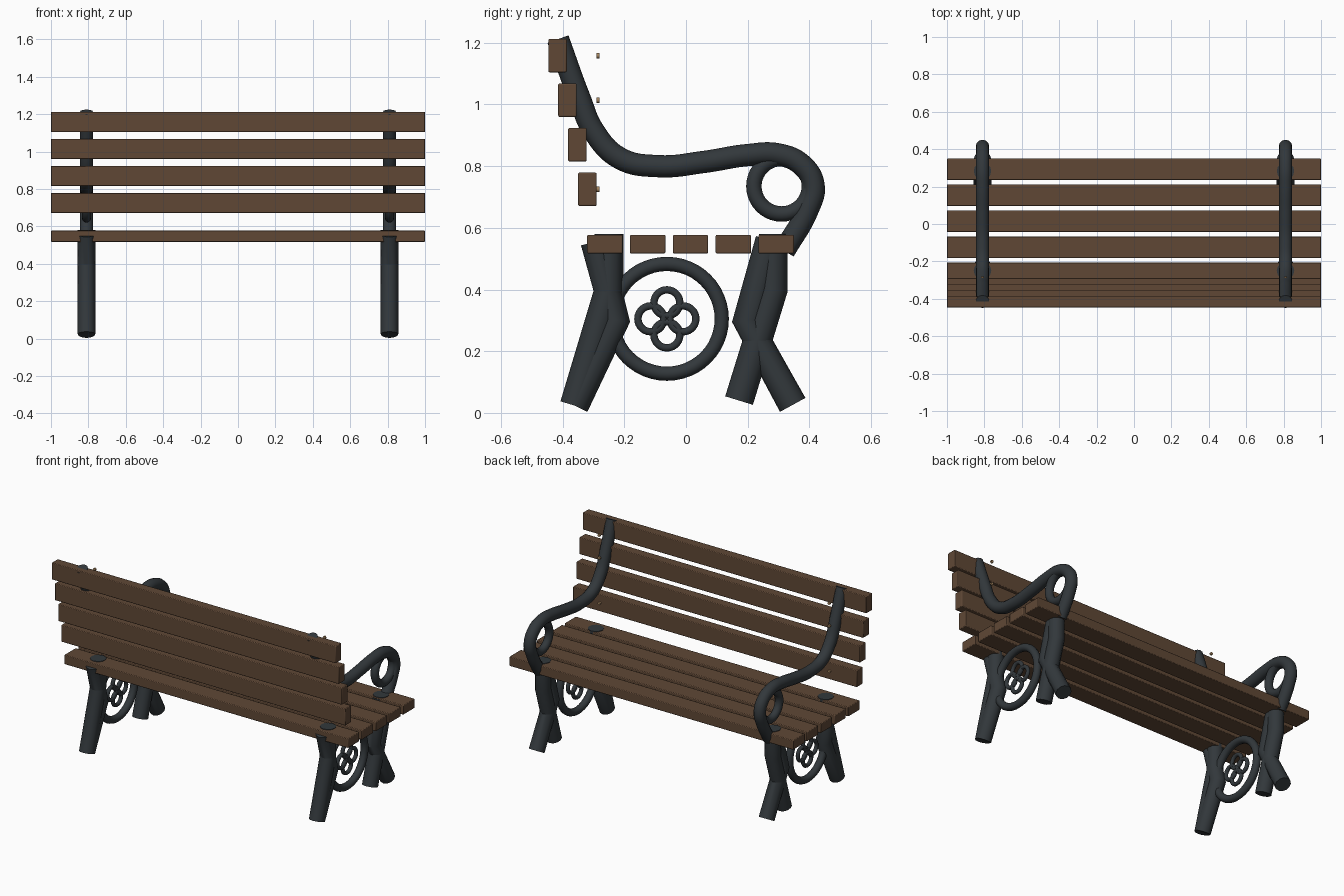
import bpy
from math import pi, sin, cos

if "Cube" in bpy.data.objects:
    bpy.data.objects.remove(bpy.data.objects["Cube"])


def material(name, color):
    m = bpy.data.materials.new(name)
    m.diffuse_color = color
    m.use_nodes = True
    m.node_tree.nodes["Principled BSDF"].inputs["Base Color"].default_value = m.diffuse_color
    return m


wood = material("brown_wood", (0.115, 0.064, 0.036, 1))
iron = material("dark_iron", (0.032, 0.039, 0.044, 1))
brass = material("brass", (0.35, 0.22, 0.11, 1))


def finish(name, mat, angle=0.7):
    ob = bpy.context.object
    ob.name = name
    ob.data.materials.append(mat)
    bpy.ops.object.shade_smooth_by_angle(angle=angle)
    return ob


def slat(name, y, z, dy, dz):
    bpy.ops.mesh.primitive_cube_add(size=1, location=(0, y, z))
    ob = bpy.context.object
    ob.scale = (2, dy, dz)
    bpy.ops.object.transform_apply(location=False, rotation=False, scale=True)
    finish(name, wood, 0.4)
    b = ob.modifiers.new("soft_edges", 'BEVEL')
    b.width, b.segments = 0.004, 2


def tube(name, x, pts, r, smooth=False):
    """Round bar following a (y, z) path in the side plane at x."""
    cu = bpy.data.curves.new(name, 'CURVE')
    cu.dimensions = '3D'
    cu.bevel_depth, cu.bevel_resolution = r, 4
    cu.use_fill_caps = True
    cu.resolution_u = 8
    s = cu.splines.new('BEZIER' if smooth else 'POLY')
    if smooth:
        s.bezier_points.add(len(pts) - 1)
        for p, (y, z) in zip(s.bezier_points, pts):
            p.co = (x, y, z)
            p.handle_left_type = p.handle_right_type = 'AUTO'
    else:
        s.points.add(len(pts) - 1)
        for p, (y, z) in zip(s.points, pts):
            p.co = (x, y, z, 1)
    ob = bpy.data.objects.new(name, cu)
    bpy.context.collection.objects.link(ob)
    bpy.ops.object.select_all(action='DESELECT')
    ob.select_set(True)
    bpy.context.view_layer.objects.active = ob
    bpy.ops.object.convert(target='MESH')
    finish(name, iron)


def ring(name, x, y, z, major, minor, seg=40):
    bpy.ops.mesh.primitive_torus_add(location=(x, y, z), rotation=(0, pi / 2, 0),
                                     major_radius=major, minor_radius=minor,
                                     major_segments=seg, minor_segments=12)
    finish(name, iron)


# Wooden seat and backrest
for i in range(5):
    slat(f"seat_slat_{i+1}", -0.263 + i * 0.1388, 0.547, 0.115, 0.06)
for i in range(4):
    slat(f"back_slat_{i+1}", -0.320 - i * 0.0322, 0.725 + i * 0.1445, 0.06, 0.108)

ARM = [(-0.415, 1.212), (-0.345, 1.02), (-0.30, 0.915), (-0.215, 0.826),
       (-0.09, 0.800), (0.06, 0.814), (0.20, 0.836), (0.30, 0.838),
       (0.378, 0.802), (0.414, 0.735), (0.395, 0.66), (0.318, 0.525)]

for side, x in (("left", -0.81), ("right", 0.81)):
    # Scrolled armrest that runs up into the back support
    tube(f"armrest_{side}", x, ARM, 0.036, True)
    ring(f"armrest_scroll_{side}", x, 0.31, 0.735, 0.09, 0.025)
    # Crossed leg bars, rear and front
    tube(f"rear_leg_{side}", x, [(-0.362, 0.024), (-0.25, 0.40), (-0.25, 0.58)], 0.047)
    tube(f"rear_leg_brace_{side}", x, [(-0.295, 0.555), (-0.228, 0.30), (-0.362, 0.024)], 0.047)
    tube(f"front_leg_{side}", x, [(0.172, 0.04), (0.283, 0.40), (0.283, 0.58)], 0.047)
    tube(f"front_leg_brace_{side}", x, [(0.272, 0.56), (0.196, 0.30), (0.346, 0.026)], 0.047)
    # Ornamental ring with four interlaced small rings
    ring(f"side_ring_{side}", x, -0.062, 0.305, 0.178, 0.023, 48)
    for k in range(4):
        a = k * pi / 2
        ring(f"rosette_ring_{side}_{k+1}", x, -0.062 + 0.052 * cos(a),
             0.305 + 0.052 * sin(a), 0.042, 0.012, 28)
    # Small bolts in front of the backrest
    for k in range(4):
        bpy.ops.mesh.primitive_cylinder_add(vertices=12, radius=0.009, depth=0.01,
                                            location=(x, -0.285, 0.725 + k * 0.1445),
                                            rotation=(pi / 2, 0, 0))
        finish(f"back_bolt_{side}_{k+1}", brass)
